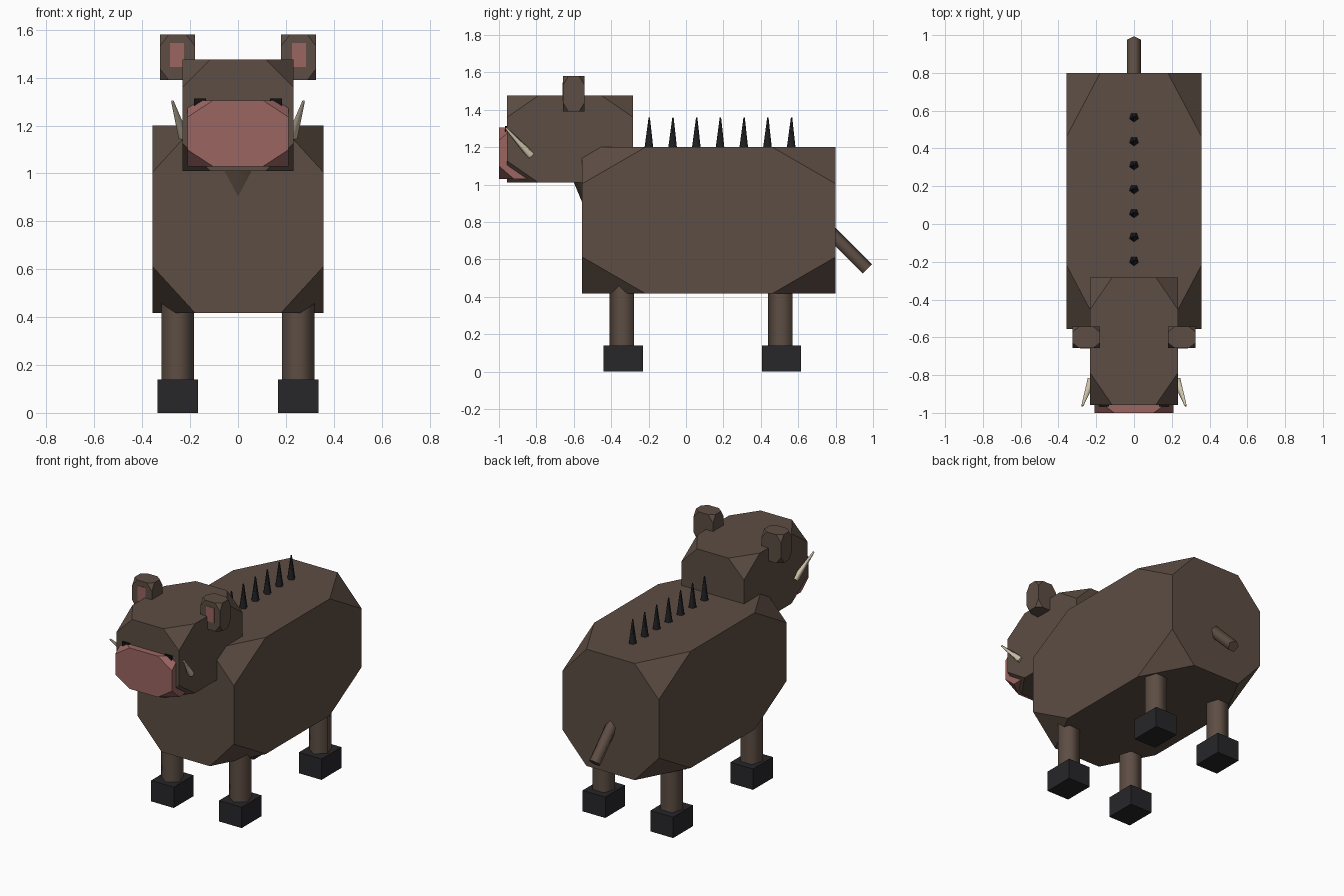
import bpy, bmesh, math
from mathutils import Vector

if "Cube" in bpy.data.objects:
    bpy.data.objects.remove(bpy.data.objects["Cube"])


def material(name, rgb):
    m = bpy.data.materials.new(name)
    m.diffuse_color = (*rgb, 1)
    m.use_nodes = True
    m.node_tree.nodes["Principled BSDF"].inputs["Base Color"].default_value = m.diffuse_color
    return m


HIDE = material("hide", (0.11, 0.075, 0.057))
PINK = material("pink skin", (0.32, 0.13, 0.12))
HOOF = material("hoof", (0.02, 0.019, 0.022))
BRISTLE = material("bristle", (0.014, 0.014, 0.017))
IVORY = material("ivory", (0.62, 0.54, 0.40))
BLACK = material("eye black", (0.006, 0.006, 0.006))


def finish(bm, name, mat):
    bmesh.ops.recalc_face_normals(bm, faces=bm.faces)
    me = bpy.data.meshes.new(name)
    bm.to_mesh(me)
    bm.free()
    me.materials.append(mat)
    ob = bpy.data.objects.new(name, me)
    bpy.context.collection.objects.link(ob)
    return ob


def block(name, lo, hi, mat, cut=0.25):
    """Box between two corners; each corner is sliced off at a share of the edge lengths."""
    bm = bmesh.new()
    bmesh.ops.create_cube(bm, size=1)
    if cut:
        bmesh.ops.bevel(bm, geom=bm.verts[:], offset=cut, offset_type='OFFSET',
                        segments=1, affect='VERTICES')
        # exact cut points: every vertex has one coordinate inside the unit cube
        for v in bm.verts:
            for i in range(3):
                if abs(v.co[i]) < 0.499:
                    v.co[i] = math.copysign(0.5 - cut, v.co[i])
    lo, hi = Vector(lo), Vector(hi)
    for v in bm.verts:
        v.co = Vector([(lo[i] + hi[i]) / 2 + v.co[i] * (hi[i] - lo[i]) for i in range(3)])
    return finish(bm, name, mat)


def rod(name, p0, p1, r0, r1, mat, ridge=(0, -1, 0), sides=5):
    """Tapered five-sided rod with one edge facing the ridge direction, smooth sides."""
    p0, p1 = Vector(p0), Vector(p1)
    axis = (p1 - p0).normalized()
    u = Vector(ridge)
    u = (u - axis * u.dot(axis)).normalized()
    w = axis.cross(u)
    bm = bmesh.new()
    rings = []
    for p, r in ((p0, r0), (p1, r1)):
        rings.append([bm.verts.new(p + r * (u * math.cos(a) + w * math.sin(a)))
                      for a in (2 * math.pi * k / sides for k in range(sides))])
    for k in range(sides):
        n = (k + 1) % sides
        bm.faces.new((rings[0][k], rings[0][n], rings[1][n], rings[1][k])).smooth = True
    for ring in rings:
        for e in bm.faces.new(ring).edges:
            e.smooth = False
    return finish(bm, name, mat)


# Body, neck, head and snout
block("body", (-0.358, -0.555, 0.417), (0.358, 0.80, 1.20), HIDE)
rod("neck", (0, -0.34, 0.83), (0, -0.49, 1.19), 0.17, 0.17, HIDE)
block("head", (-0.232, -0.957, 1.01), (0.232, -0.283, 1.476), HIDE)
block("snout", (-0.21, -1.0, 1.03), (0.21, -0.68, 1.305), PINK)

# Paired head parts
for s, side in ((-1, "left"), (1, "right")):
    def mirrored(name, x0, x1, y0, y1, z0, z1, mat, cut):
        xs = sorted((s * x0, s * x1))
        block(f"{side}_{name}", (xs[0], y0, z0), (xs[1], y1, z1), mat, cut)

    mirrored("ear", 0.18, 0.326, -0.657, -0.543, 1.39, 1.58, HIDE, 0.25)
    mirrored("inner_ear", 0.225, 0.285, -0.66, -0.63, 1.445, 1.545, PINK, 0)
    mirrored("eye", 0.133, 0.184, -0.967, -0.92, 1.262, 1.313, BLACK, 0)
    rod(f"{side}_tusk", (s * 0.228, -0.828, 1.155), (s * 0.274, -0.963, 1.302),
        0.023, 0.006, IVORY)

    # Legs and hooves
    for y, place in ((-0.336, "front"), (0.511, "back")):
        x = s * 0.252
        rod(f"{side}_{place}_leg", (x, y, 0.12), (x, y, 0.52), 0.072, 0.072, HIDE)
        block(f"{side}_{place}_hoof", (x - 0.084, y - 0.105, 0),
              (x + 0.084, y + 0.105, 0.14), HOOF, 0)

# Row of back bristles
for k in range(7):
    y = -0.196 + 0.1268 * k
    rod(f"bristle_{k + 1}", (0, y, 1.18), (0, y, 1.358), 0.028, 0.004, BRISTLE)

# Tail
rod("tail", (0, 0.72, 0.794), (0, 0.967, 0.547), 0.039, 0.039, HIDE, ridge=(0, 1, 1))
